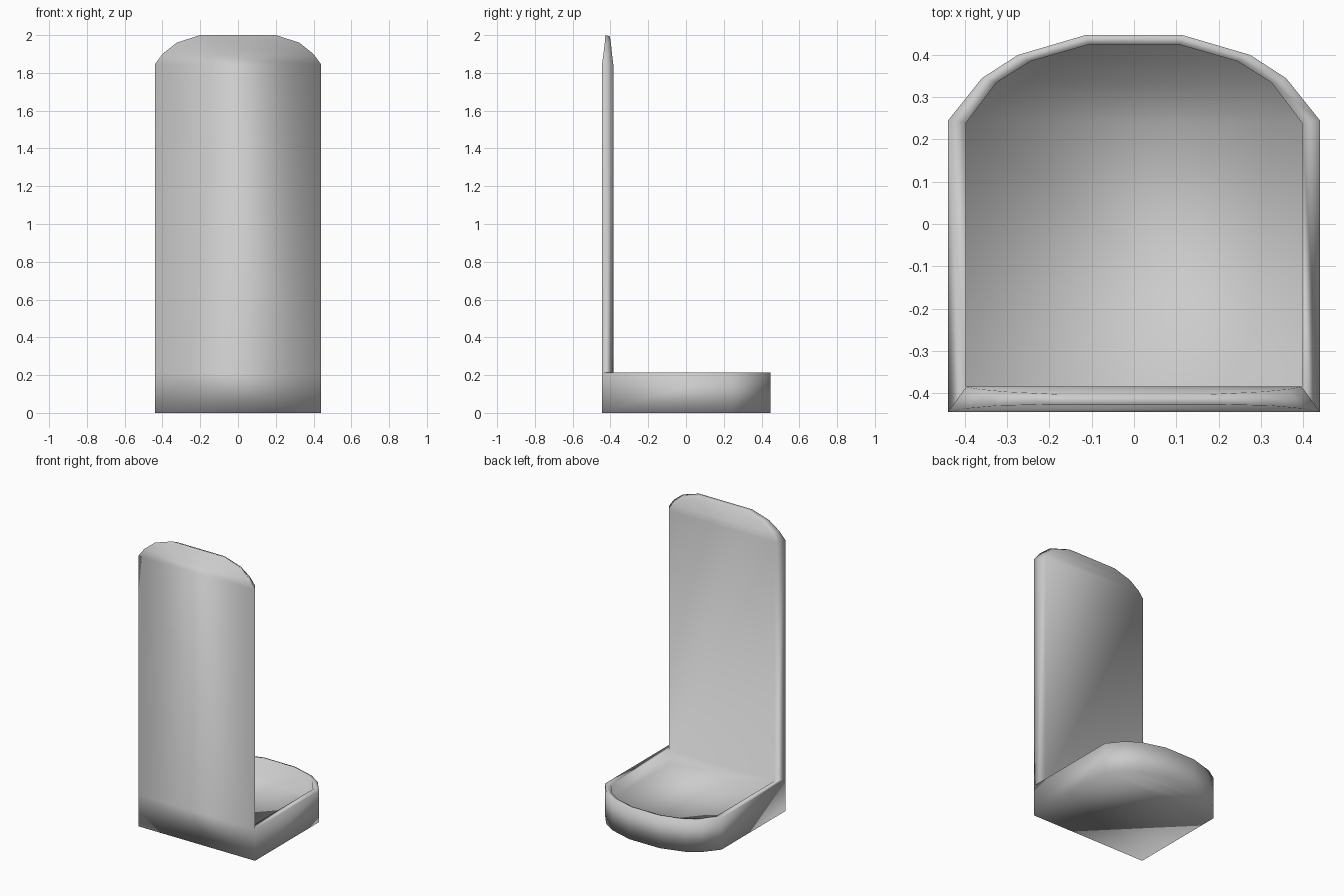
import bpy, bmesh

if "Cube" in bpy.data.objects:
    bpy.data.objects.remove(bpy.data.objects["Cube"])

RIM, FLOOR = 0.215, 0.12

# Half outlines of the tray (x, y), from the front corner round to the back
outer = [(0.44, -0.445), (0.44, 0.245), (0.36, 0.345), (0.275, 0.40), (0.115, 0.447)]
inner = [(0.397, -0.385), (0.397, 0.24), (0.325, 0.335), (0.245, 0.385), (0.105, 0.425)]

# Half outlines of the rounded, tapered panel top (x, y, z)
panel_front = [(0.44, -0.445, 1.845), (0.40, -0.437, 1.90), (0.325, -0.43, 1.96), (0.20, -0.427, 2.0)]
panel_back = [(0.397, -0.385, 1.845), (0.365, -0.391, 1.895), (0.30, -0.397, 1.95), (0.18, -0.403, 1.992)]

bm = bmesh.new()


def at(path, z):
    return [(x, y, z) for x, y in path]


def face(points):
    bm.faces.new([bm.verts.new(p) for p in points])


def flip(p):
    return (-p[0], p[1], p[2])


def sheet(rows):
    """Span a surface from each half outline point to its mirror image."""
    for p, q in zip(rows, rows[1:]):
        face([p, q, flip(q), flip(p)])


def band(a, b):
    """Join two half outlines, continued round the mirrored half."""
    a = a + [flip(p) for p in reversed(a)]
    b = b + [flip(p) for p in reversed(b)]
    for i in range(len(a) - 1):
        face([a[i], a[i + 1], b[i + 1], b[i]])


# Tray: underside, outer wall, rim, inner wall and floor
sheet(at(outer, 0))
band(at(outer, 0), at(outer, RIM))
band(at(outer, RIM)[0:], at(inner, RIM))
band(at(inner, RIM), at(inner, FLOOR))
sheet(at(inner, FLOOR))

# Upright panel: both broad faces and the edge between them
front = at(outer[:1], RIM) + panel_front
back = at(inner[:1], RIM) + panel_back
sheet(at(outer[:1], 0) + front)
sheet(at(inner[:1], FLOOR) + back)
band(front, back)

# Weld everything into one closed, smooth shell
bmesh.ops.remove_doubles(bm, verts=bm.verts, dist=0.0005)
bmesh.ops.recalc_face_normals(bm, faces=bm.faces)
for f in bm.faces:
    f.smooth = True

mesh = bpy.data.meshes.new("tray_with_panel")
bm.to_mesh(mesh)
bm.free()

grey = bpy.data.materials.new("light_grey")
grey.diffuse_color = (0.6, 0.6, 0.6, 1)
grey.use_nodes = True
grey.node_tree.nodes["Principled BSDF"].inputs["Base Color"].default_value = grey.diffuse_color
mesh.materials.append(grey)
bpy.context.collection.objects.link(bpy.data.objects.new("tray_with_panel", mesh))
